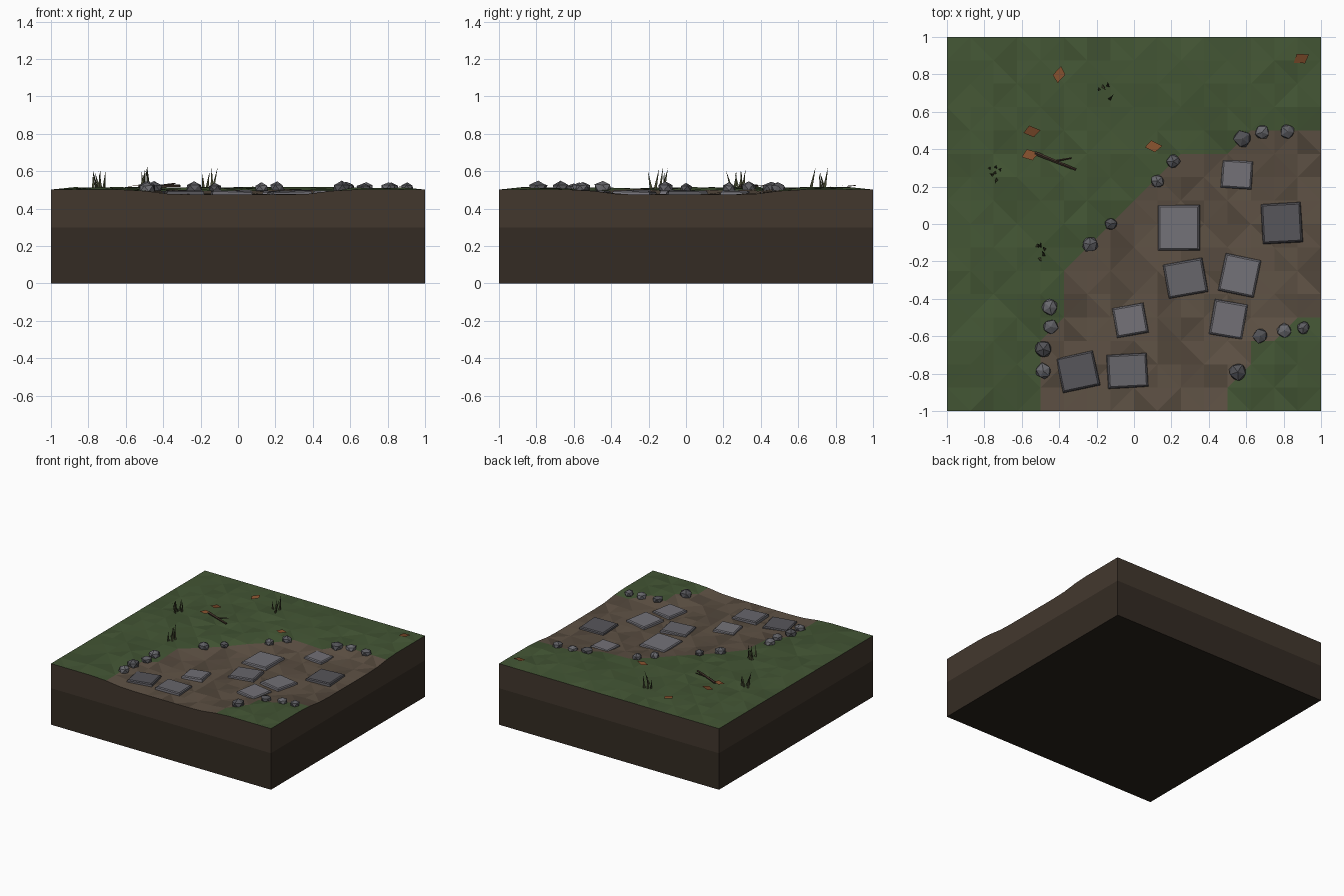
import bpy, bmesh, math, random
from mathutils import Vector, Matrix

if "Cube" in bpy.data.objects:
    bpy.data.objects.remove(bpy.data.objects["Cube"])
random.seed(4)


def mat(name, rgb):
    m = bpy.data.materials.new(name)
    m.diffuse_color = (*rgb, 1)
    m.use_nodes = True
    m.node_tree.nodes["Principled BSDF"].inputs["Base Color"].default_value = m.diffuse_color
    return m


def shades(name, rgb, factors):
    return [mat(f"{name}_{i}", [c * f for c in rgb]) for i, f in enumerate(factors)]


GRASS = shades("grass", (0.055, 0.09, 0.034), (1, 1.08, 0.9))
DIRT = shades("dirt", (0.115, 0.085, 0.06), (1, 0.85, 0.72))
SOIL = shades("soil", (0.055, 0.039, 0.027), (1, 0.62, 0.4))
STONE = shades("stone", (0.17, 0.165, 0.185), (1, 0.8, 0.55))
PEBBLE = shades("pebble", (0.14, 0.14, 0.155), (1, 0.8, 0.6))
LEAF = shades("leaf", (0.26, 0.09, 0.03), (1, 0.6))
BLADE = mat("blade", (0.06, 0.065, 0.03))
BARK = mat("bark", (0.06, 0.038, 0.025))


def finish(bm, name, mats):
    bmesh.ops.recalc_face_normals(bm, faces=bm.faces)
    me = bpy.data.meshes.new(name)
    bm.to_mesh(me)
    bm.free()
    for m in mats:
        me.materials.append(m)
    ob = bpy.data.objects.new(name, me)
    bpy.context.collection.objects.link(ob)
    return ob


def path_dist(x, y):
    # distance from the corner the path curves round
    return math.hypot(x - 1, y + 1)


def ground(x, y):
    t = abs(path_dist(x, y) - 1) / 0.5
    s = min(1, max(0, (t - 0.6) / 0.6))
    return 0.475 + 0.027 * s * s * (3 - 2 * s)


# Ground tile: faceted top, two soil layers, flat underside
bm = bmesh.new()
N = 16
grid = [[None] * (N + 1) for _ in range(N + 1)]
for i in range(N + 1):
    for j in range(N + 1):
        x, y = -1 + 2 * i / N, -1 + 2 * j / N
        z = ground(x, y)
        if 0 < i < N and 0 < j < N:
            z += random.uniform(0.002, 0.014) if z > 0.498 else random.uniform(-0.003, 0.004)
        grid[i][j] = bm.verts.new((x, y, z))
for i in range(N):
    for j in range(N):
        a, b, c, d = grid[i][j], grid[i + 1][j], grid[i + 1][j + 1], grid[i][j + 1]
        tris = ((a, b, c), (a, c, d)) if (i + j) % 2 else ((a, b, d), (b, c, d))
        for t in tris:
            f = bm.faces.new(t)
            p = f.calc_center_median()
            on_path = abs(path_dist(p.x, p.y) - 1) < 0.52
            f.material_index = random.choice((0, 0, 1, 2)) + (3 if on_path else 0)
rim = [e for e in bm.edges if e.is_boundary]
for level, index in ((0.3, 6), (0, 7)):
    geom = bmesh.ops.extrude_edge_only(bm, edges=rim)["geom"]
    for v in geom:
        if isinstance(v, bmesh.types.BMVert):
            v.co.z = level
    for f in geom:
        if isinstance(f, bmesh.types.BMFace):
            f.material_index = index
    rim = [e for e in geom if isinstance(e, bmesh.types.BMEdge) and e.is_boundary]
for f in bmesh.ops.contextual_create(bm, geom=rim)["faces"]:
    f.material_index = 8
finish(bm, "ground_tile", GRASS + DIRT + SOIL)

# Paving slabs: x, y, width, depth, turn, shade
SLABS = [(0.24, -0.02, .23, .25, 0, 0), (0.79, 0.005, .22, .22, 3, 2),
         (0.55, 0.265, .17, .155, -4, 0), (0.275, -0.29, .22, .19, 10, 1),
         (0.565, -0.275, .2, .21, -12, 0), (0.505, -0.51, .185, .195, -10, 0),
         (-0.02, -0.515, .175, .165, 10, 0), (-0.3, -0.79, .21, .195, 12, 2),
         (-0.035, -0.785, .22, .185, 3, 1)]
for k, (x, y, w, d, turn, shade) in enumerate(SLABS):
    bm = bmesh.new()
    bmesh.ops.create_cube(bm, size=1)
    for v in bm.verts:
        taper = 0.94 if v.co.z > 0 else 1.02
        v.co = Vector((v.co.x * w * taper, v.co.y * d * taper, v.co.z * 0.045))
    top = [e for e in bm.edges if all(v.co.z > 0 for v in e.verts)]
    bmesh.ops.bevel(bm, geom=top, offset=0.007, segments=1, affect='EDGES')
    tilt = [random.uniform(-0.04, 0.04) for _ in "xy"]
    bm.transform(Matrix.Translation((x, y, 0.473)) @ Matrix.Rotation(math.radians(turn), 4, 'Z')
                 @ Matrix.Rotation(tilt[0], 4, 'X') @ Matrix.Rotation(tilt[1], 4, 'Y'))
    finish(bm, f"slab_{k}", [STONE[shade]])

# Edge pebbles: x, y, radius
PEBBLES = [(-.45, -.445, .047), (-.445, -.55, .043), (-.485, -.67, .048), (-.485, -.785, .045),
           (-.235, -.11, .044), (-.125, 0, .037), (.125, .23, .039), (.21, .335, .04),
           (.58, .455, .05), (.685, .49, .042), (.82, .495, .042), (.675, -.6, .043),
           (.805, -.57, .044), (.905, -.555, .036), (.555, -.79, .049)]
for k, (x, y, r) in enumerate(PEBBLES):
    bm = bmesh.new()
    bmesh.ops.create_icosphere(bm, subdivisions=1, radius=r)
    for v in bm.verts:
        v.co *= random.uniform(0.88, 1.12)
        v.co.z *= 0.75
    bm.transform(Matrix.Translation((x, y, ground(x, y) + 0.013))
                 @ Matrix.Rotation(random.uniform(0, 6.28), 4, 'Z'))
    finish(bm, f"pebble_{k}", [PEBBLE[k % 3]])

# Grass tufts of thin three-sided blades
for k, (x, y, count) in enumerate([(-.75, .28, 6), (-.5, -.14, 6), (-.165, .7, 4)]):
    bm = bmesh.new()
    for b in range(count):
        a = random.uniform(0, 6.28)
        o = Vector((x + random.uniform(-.035, .035), y + random.uniform(-.045, .045), 0.495))
        base = [bm.verts.new(o + Vector((math.cos(a + s), math.sin(a + s), 0)) * 0.011)
                for s in (0, 2.1, 4.2)]
        tip = bm.verts.new(o + Vector((random.uniform(-.03, .03), random.uniform(-.03, .03),
                                       random.uniform(.09, .135))))
        bm.faces.new(base)
        for s in range(3):
            bm.faces.new((base[s], base[(s + 1) % 3], tip))
    finish(bm, f"grass_tuft_{k}", [BLADE])

# Fallen leaves: x, y, turn, shade
for k, (x, y, turn, shade) in enumerate([(-.4, .8, 65, 0), (.895, .885, 15, 1), (-.545, .495, -5, 1),
                                         (-.555, .37, 0, 0), (.105, .415, -10, 0)]):
    bm = bmesh.new()
    pts = [(-.045, -.012, 0), (.012, -.03, .004), (.045, .01, .008), (-.018, .03, .004)]
    bm.faces.new([bm.verts.new(p) for p in pts])
    bm.transform(Matrix.Translation((x, y, 0.518)) @ Matrix.Rotation(math.radians(turn), 4, 'Z'))
    finish(bm, f"leaf_{k}", [LEAF[shade]])

# Twig with one side shoot
bm = bmesh.new()
for p, q, r in (((-.53, .38, .519), (-.31, .29, .522), .011),
                ((-.43, .335, .52), (-.335, .353, .535), .006)):
    p, q = Vector(p), Vector(q)
    rot = (q - p).to_track_quat('Z', 'Y').to_matrix().to_4x4()
    bmesh.ops.create_cone(bm, cap_ends=True, segments=5, radius1=r, radius2=r * 0.6,
                          depth=(q - p).length, matrix=Matrix.Translation((p + q) / 2) @ rot)
finish(bm, "twig", [BARK])
